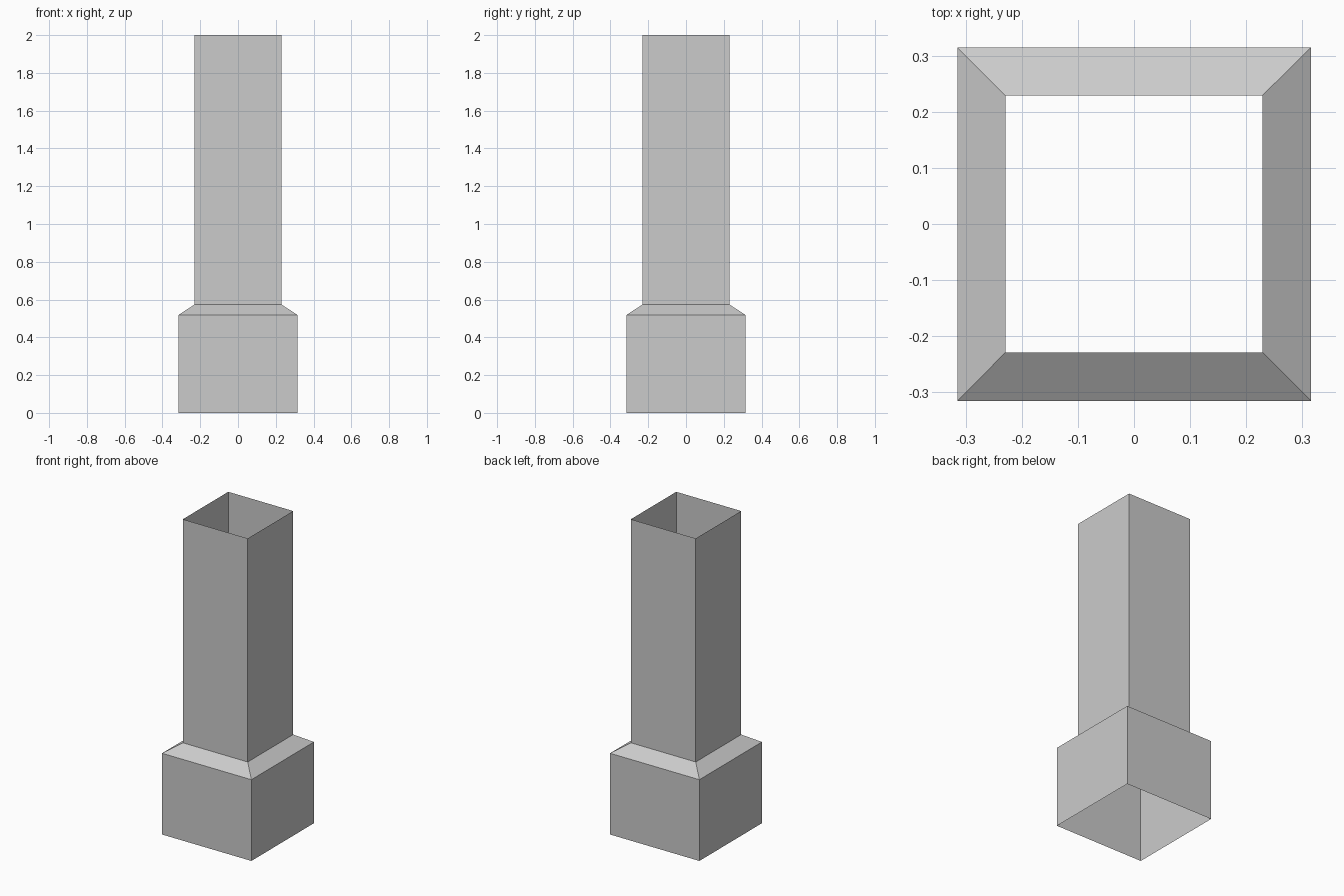
import bpy, bmesh

if "Cube" in bpy.data.objects:
    bpy.data.objects.remove(bpy.data.objects["Cube"])

# Profile from bottom to top: (half width, height)
PROFILE = [(0.315, 0.0), (0.315, 0.518), (0.229, 0.575), (0.229, 2.0)]
CORNERS = [(-1, -1), (1, -1), (1, 1), (-1, 1)]

# Open square shell: wide base, sloped shoulder, tall shaft
bm = bmesh.new()
rings = [[bm.verts.new((sx * h, sy * h, z)) for sx, sy in CORNERS] for h, z in PROFILE]
for low, high in zip(rings, rings[1:]):
    for i in range(4):
        j = (i + 1) % 4
        bm.faces.new((low[i], low[j], high[j], high[i]))

mesh = bpy.data.meshes.new("chimney_shaft")
bm.to_mesh(mesh)
bm.free()
bpy.context.collection.objects.link(bpy.data.objects.new("chimney_shaft", mesh))
